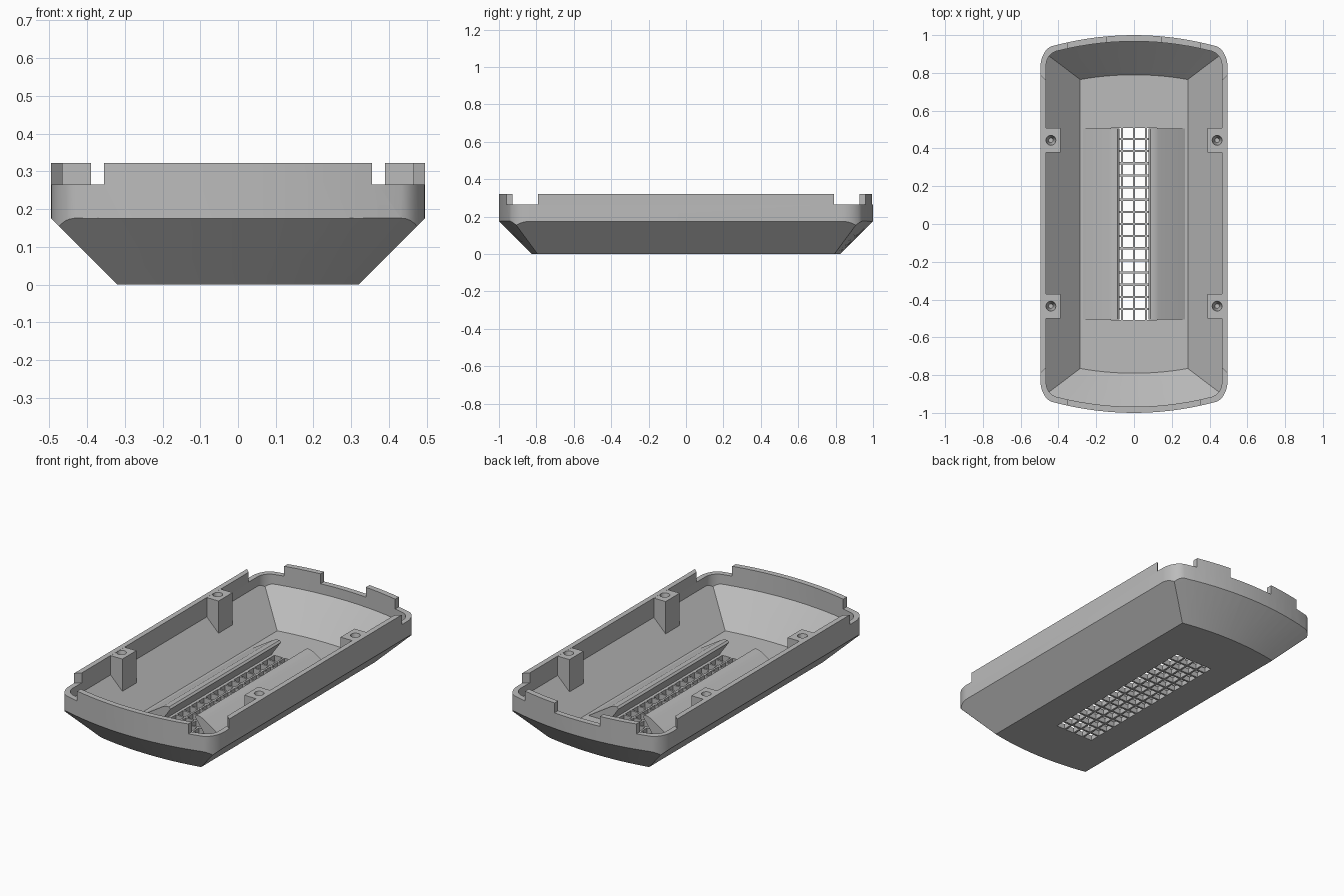
import bpy, bmesh, math

if "Cube" in bpy.data.objects:
    bpy.data.objects.remove(bpy.data.objects["Cube"], do_unlink=True)

grey = bpy.data.materials.new("mid_grey")
grey.use_nodes = True
grey.diffuse_color = (0.5, 0.5, 0.5, 1)
grey.node_tree.nodes["Principled BSDF"].inputs["Base Color"].default_value = (0.5, 0.5, 0.5, 1)

BOW = 1.62      # radius of the bowed ends
RIM = 0.265     # height of the lowered rim


def make_object(name, bm):
    bmesh.ops.recalc_face_normals(bm, faces=bm.faces)
    mesh = bpy.data.meshes.new(name)
    bm.to_mesh(mesh)
    bm.free()
    mesh.materials.append(grey)
    obj = bpy.data.objects.new(name, mesh)
    bpy.context.collection.objects.link(obj)
    return obj


def stack(loops, bm=None):
    """Join matching loops of points into a closed solid."""
    bm = bm or bmesh.new()
    rings = [[bm.verts.new(p) for p in loop] for loop in loops]
    n = len(rings[0])
    for a, b in zip(rings, rings[1:]):
        for i in range(n):
            j = (i + 1) % n
            bm.faces.new((a[i], a[j], b[j], b[i]))
    bm.faces.new(rings[0][::-1])
    bm.faces.new(rings[-1])
    return bm


def plan(half_x, end_y, z, steps=16):
    """Rectangle outline with bowed front and back ends."""
    xs = [half_x * (2 * i / steps - 1) for i in range(steps + 1)]
    front = [(x, -end_y + x * x / (2 * BOW), z) for x in xs]
    return front + [(-x, -y, z) for x, y, z in front]


def rounded_prism(name, half_x, end_y, radius, z0, z1):
    bm = stack([plan(half_x, end_y, z0), plan(half_x, end_y, z1)])
    corners = [e for e in bm.edges
               if all(abs(abs(v.co.x) - half_x) < 1e-5 for v in e.verts)
               and abs(e.verts[0].co.z - e.verts[1].co.z) > 0.01]
    bmesh.ops.bevel(bm, geom=corners, offset=radius, segments=8, profile=0.5,
                    affect='EDGES', clamp_overlap=False)
    return make_object(name, bm)


def hopper(name, half_x, end_y, z0, rise):
    """Sharp-cornered tray form with sides flaring at 45 degrees."""
    wide = (half_x + rise, end_y + rise)
    return make_object(name, stack([plan(half_x, end_y, z0),
                                    plan(*wide, z0 + rise), plan(*wide, 0.6)]))


def boolean(target, cutter, operation='DIFFERENCE'):
    mod = target.modifiers.new("cut", 'BOOLEAN')
    mod.operation, mod.solver, mod.object = operation, 'EXACT', cutter
    bpy.context.view_layer.update()
    result = bpy.data.meshes.new_from_object(
        target.evaluated_get(bpy.context.evaluated_depsgraph_get()))
    target.modifiers.clear()
    target.data = result
    bpy.data.objects.remove(cutter, do_unlink=True)


def box(bm, x0, x1, y0, y1, z0, z1):
    outline = [(x0, y0), (x1, y0), (x1, y1), (x0, y1)]
    return stack([[(x, y, z) for x, y in outline] for z in (z0, z1)], bm)


def along_y(profile, y0, y1, side):
    return stack([[(side * x, y, z) for x, z in profile] for y in (y0, y1)])


# Outer form and hollow
shell = rounded_prism("shell", 0.495, 1.0, 0.09, -0.1, 0.322)
boolean(shell, hopper("outer_flare", 0.32, 0.825, 0, 0.2), 'INTERSECT')
hollow = rounded_prism("hollow", 0.465, 0.967, 0.055, -0.1, 0.5)
boolean(hollow, hopper("inner_flare", 0.285, 0.79, 0.03, 0.22), 'INTERSECT')
boolean(shell, hollow)

# Lowered rim at the four corners and the slot in the back wall
corner = [(0.355, 1.1), (0.355, 0.85), (0.435, 0.73), (0.56, 0.855), (0.56, 1.1)]
cuts = bmesh.new()
for sx in (-1, 1):
    for sy in (-1, 1):
        stack([[(sx * x, sy * y, z) for x, y in corner] for z in (RIM, 0.4)], cuts)
box(cuts, -0.145, 0.145, 0.85, 1.1, RIM, 0.4)
boolean(shell, make_object("rim_cuts", cuts))

# Vent grid through the floor
cell, pitch = 0.0265, 0.0643
cuts = bmesh.new()
for col in range(4):
    for row in range(16):
        x, y = (col - 1.5) * pitch, (row - 7.5) * pitch
        box(cuts, x - cell, x + cell, y - cell, y + cell, -0.05, 0.06)
boolean(shell, make_object("vent_cuts", cuts))
parts = [shell]

# Overhanging deflectors beside the vent grid
deflector = [(0.27, 0.02), (0.27, 0.03), (0.13, 0.118), (0.105, 0.128), (0.088, 0.128),
             (0.078, 0.118), (0.14, 0.03), (0.14, 0.02)]
for side, label in ((1, "left"), (-1, "right")):
    parts.append(make_object(label + "_deflector", along_y(deflector, -0.505, 0.505, side)))

# Screw posts growing out of the sloped sides
post = [(0.39, 0.11), (0.39, 0.3215), (0.475, 0.3215), (0.475, 0.185)]
for side, label in ((1, "left"), (-1, "right")):
    for y, end in ((-0.435, "front"), (0.443, "back")):
        obj = make_object(f"{end}_{label}_post", along_y(post, y - 0.064, y + 0.064, side))
        circle = [(math.cos(t * math.pi / 10), math.sin(t * math.pi / 10)) for t in range(20)]
        hole = stack([[(side * 0.44 + r * c, y + r * s, z) for c, s in circle]
                      for r, z in ((0.012, 0.24), (0.027, 0.325), (0.027, 0.36))])
        boolean(obj, make_object("screw_hole", hole))
        parts.append(obj)

# Smooth the bowed ends and rounded corners, keep the creases
bpy.ops.object.select_all(action='DESELECT')
for obj in parts:
    obj.select_set(True)
bpy.context.view_layer.objects.active = shell
bpy.ops.object.shade_smooth_by_angle(angle=math.radians(25))
